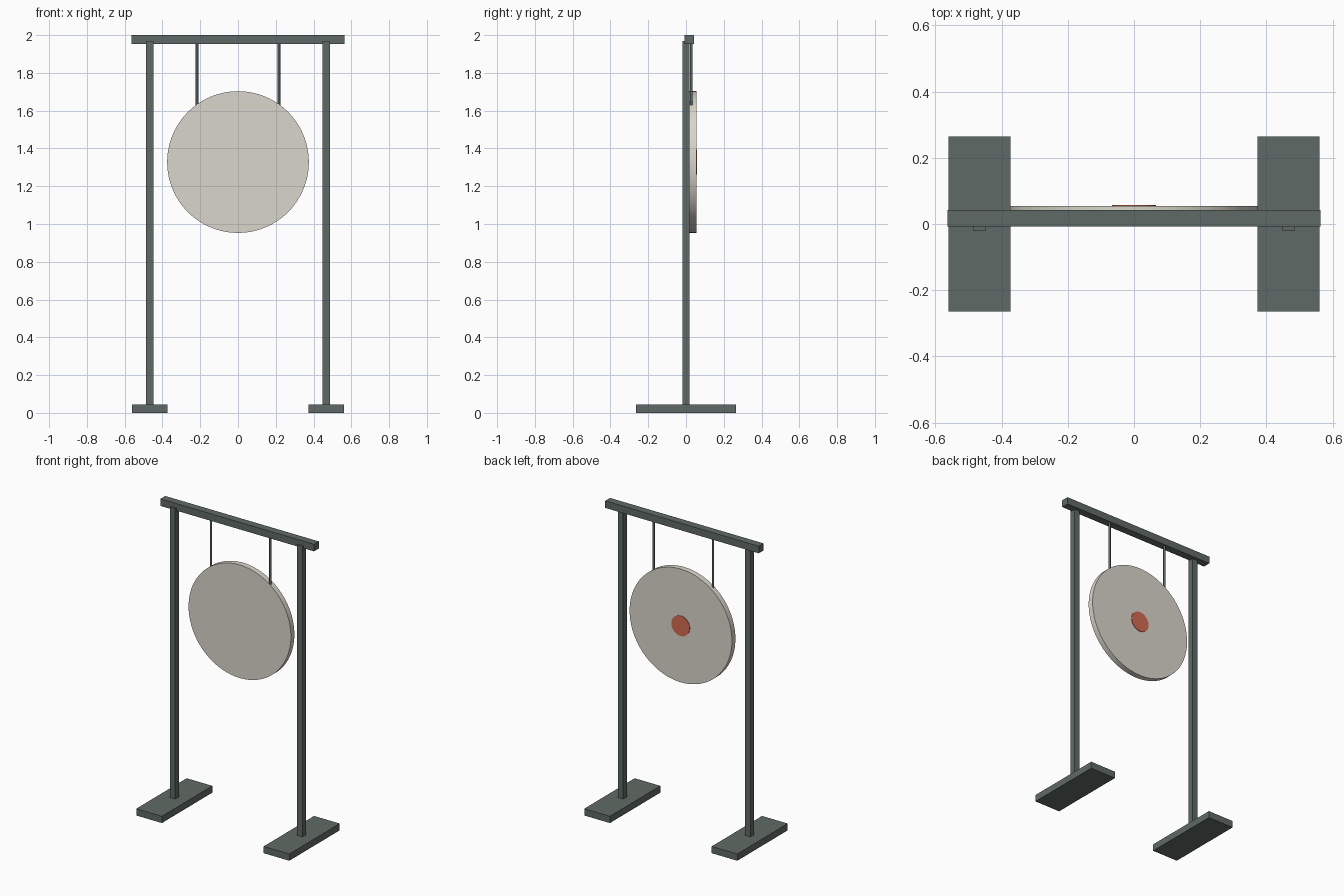
import bpy, math

if "Cube" in bpy.data.objects:
    bpy.data.objects.remove(bpy.data.objects["Cube"])


def lin(c):
    c /= 255
    return c / 12.92 if c <= 0.04045 else ((c + 0.055) / 1.055) ** 2.4


def material(name, rgb):
    m = bpy.data.materials.new(name)
    m.diffuse_color = (*[lin(c) for c in rgb], 1)
    m.use_nodes = True
    m.node_tree.nodes["Principled BSDF"].inputs["Base Color"].default_value = m.diffuse_color
    return m


DARK = material("dark grey green", (96, 106, 102))
CREAM = material("pale cream", (218, 214, 203))
RED = material("brick red", (212, 108, 82))


def box(name, lo, hi, mat):
    bpy.ops.mesh.primitive_cube_add(size=1, location=[(a + b) / 2 for a, b in zip(lo, hi)])
    o = bpy.context.object
    o.name = name
    o.scale = [b - a for a, b in zip(lo, hi)]
    bpy.ops.object.transform_apply(location=False, rotation=False, scale=True)
    o.data.materials.append(mat)


def cylinder(name, radius, depth, centre, mat, sides, along_y=True):
    rot = (math.pi / 2, 0, 0) if along_y else (0, 0, 0)
    bpy.ops.mesh.primitive_cylinder_add(vertices=sides, radius=radius, depth=depth,
                                        location=centre, rotation=rot)
    o = bpy.context.object
    o.name = name
    o.data.materials.append(mat)
    bpy.ops.object.shade_smooth_by_angle(angle=math.radians(40))


# Top beam
box("top_beam", (-0.563, -0.008, 1.953), (0.563, 0.042, 2.0), DARK)

# Feet, posts and hangers on both sides
for side, s in (("left", -1), ("right", 1)):
    x = s * 0.467
    box(side + "_foot", (x - 0.094, -0.264, 0), (x + 0.094, 0.264, 0.045), DARK)
    box(side + "_post", (x - 0.02, -0.019, 0.04), (x + 0.02, 0.019, 1.97), DARK)
    cylinder(side + "_hanger", 0.007, 0.33, (s * 0.217, 0.028, 1.79), DARK, 16, False)

# Gong disc with a painted striking spot on the back
cylinder("gong", 0.375, 0.037, (0, 0.0365, 1.328), CREAM, 96)
cylinder("striking_spot", 0.067, 0.006, (0, 0.055, 1.328), RED, 48)
